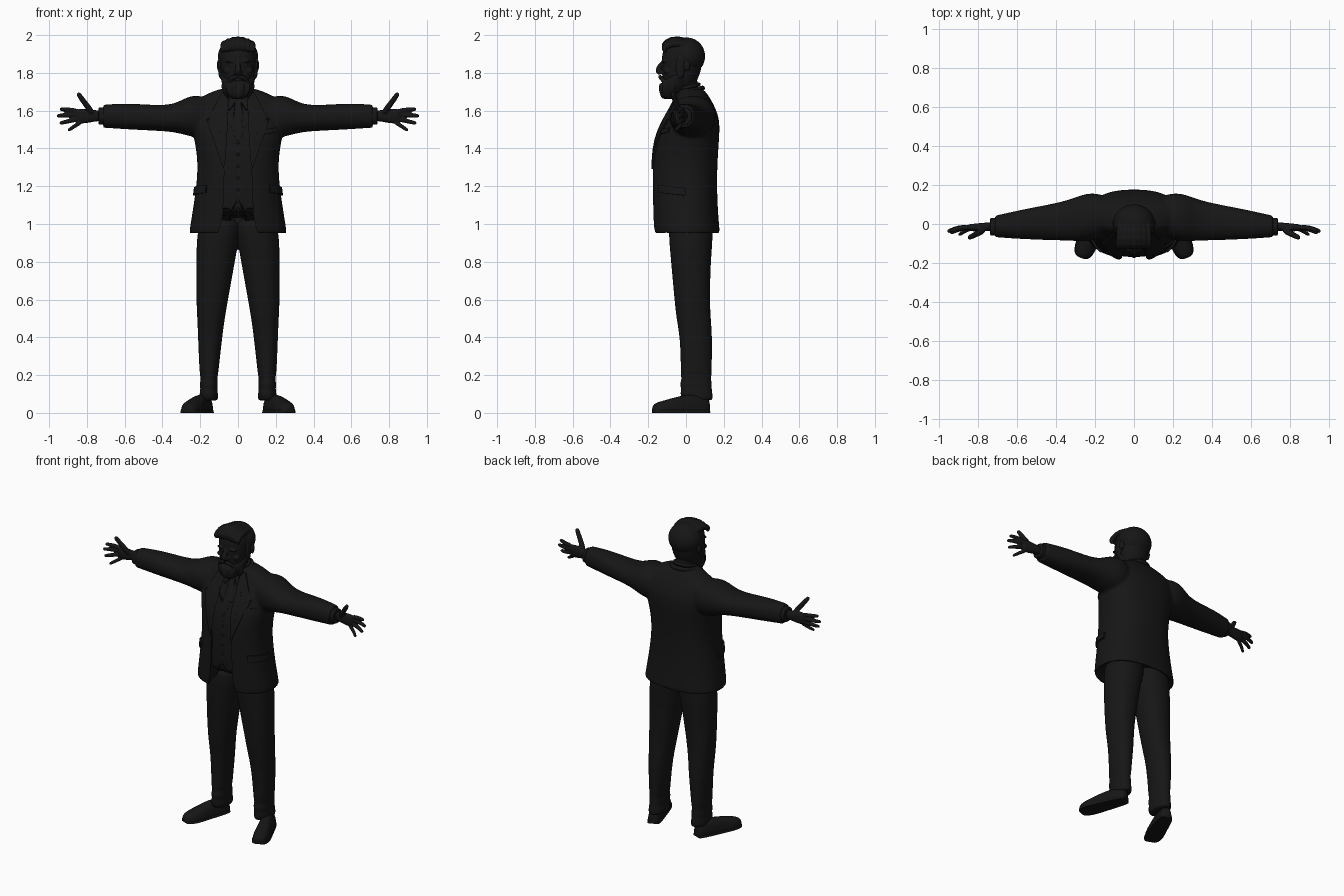
import bpy, bmesh, math
from mathutils import Vector, Matrix
from mathutils.bvhtree import BVHTree

if "Cube" in bpy.data.objects:
    bpy.data.objects.remove(bpy.data.objects["Cube"])

dark = bpy.data.materials.new("dark")
dark.diffuse_color = (0.008, 0.008, 0.008, 1)
dark.use_nodes = True
dark.node_tree.nodes["Principled BSDF"].inputs["Base Color"].default_value = dark.diffuse_color


def zring(z, x0, x1, y0, y1, e=2.4):
    return (Vector(((x0 + x1) / 2, (y0 + y1) / 2, z)), Vector(((x1 - x0) / 2, 0, 0)), Vector((0, (y1 - y0) / 2, 0)), e)


def xring(x, y0, y1, z0, z1, e=2.2):
    return (Vector((x, (y0 + y1) / 2, (z0 + z1) / 2)), Vector((0, (y1 - y0) / 2, 0)), Vector((0, 0, (z1 - z0) / 2)), e)


def loft(bm, rings, n=24, floor=None):
    rows = []
    for c, u, v, e in rings:
        row = []
        for i in range(n):
            a = 2 * math.pi * i / n
            k, s = math.cos(a), math.sin(a)
            p = c + u * math.copysign(abs(k) ** (2 / e), k) + v * math.copysign(abs(s) ** (2 / e), s)
            if floor is not None:
                p.z = max(p.z, floor)
            row.append(bm.verts.new(p))
        rows.append(row)
    for a, b in zip(rows, rows[1:]):
        for i in range(n):
            j = (i + 1) % n
            bm.faces.new((a[i], a[j], b[j], b[i]))
    bm.faces.new(rows[0][::-1])
    bm.faces.new(rows[-1])


def tube(bm, pts, radii, ref=(0, 1, 0), n=10):
    pts = [Vector(p) for p in pts]
    rings = []
    for i, p in enumerate(pts):
        t = (pts[min(i + 1, len(pts) - 1)] - pts[max(i - 1, 0)]).normalized()
        u = t.cross(Vector(ref)).normalized()
        rings.append((p, u * radii[i], t.cross(u) * radii[i], 2))
    loft(bm, rings, n)


def blob(bm, c, s):
    bmesh.ops.create_uvsphere(bm, u_segments=20, v_segments=12, radius=1,
                              matrix=Matrix.Translation(c) @ Matrix.Diagonal((*s, 1)))


def finish(name, bm, mirror=False, sub=1, voxel=0, smooth=3):
    bmesh.ops.recalc_face_normals(bm, faces=bm.faces)
    me = bpy.data.meshes.new(name)
    bm.to_mesh(me)
    bm.free()
    me.materials.append(dark)
    ob = bpy.data.objects.new(name, me)
    bpy.context.collection.objects.link(ob)
    if mirror:
        ob.modifiers.new("mirror", 'MIRROR').use_mirror_merge = False
    if sub:
        m = ob.modifiers.new("subdivide", 'SUBSURF')
        m.levels = m.render_levels = sub
    if voxel:
        m = ob.modifiers.new("remesh", 'REMESH')
        m.mode, m.voxel_size = 'VOXEL', voxel
        m = ob.modifiers.new("smooth", 'SMOOTH')
        m.factor, m.iterations = 0.5, smooth
    return ob


def surface(ob):
    bpy.context.view_layer.update()
    return BVHTree.FromObject(ob, bpy.context.evaluated_depsgraph_get())


def patch(name, outline, bvh, thick, lift=0.0, mirror=True, side=False):
    """Cloth panel laid on a surface, seen from the front (x, z) or the side (y, z)."""
    bm = bmesh.new()
    bm.faces.new([bm.verts.new((a, 0, b)) for a, b in outline])
    bmesh.ops.triangulate(bm, faces=bm.faces)
    bmesh.ops.subdivide_edges(bm, edges=bm.edges, cuts=7, use_grid_fill=True)
    for v in bm.verts:
        a, z = v.co.x, v.co.z
        o, d = (Vector((1, a, z)), Vector((-1, 0, 0))) if side else (Vector((a, -1, z)), Vector((0, 1, 0)))
        hit = bvh.ray_cast(o, d)[0]
        v.co = (hit if hit else Vector((a, -0.05, z))) - d * lift
    ob = finish(name, bm, mirror, 0)
    m = ob.modifiers.new("thickness", 'SOLIDIFY')
    m.thickness, m.offset = thick, 0
    return ob


# Jacket: torso and sleeves fused into one surface
torso = [(.94, .262, -.175, .182), (1.0, .252, -.178, .175), (1.1, .236, -.18, .168), (1.2, .222, -.182, .165),
         (1.3, .213, -.182, .166), (1.4, .222, -.176, .172), (1.48, .24, -.155, .178), (1.55, .248, -.12, .178),
         (1.6, .25, -.09, .162), (1.65, .235, -.06, .138), (1.69, .165, -.048, .112), (1.725, .075, -.04, .085)]
hem = [zring(1.0, -.22, .22, -.14, .14), zring(.955, -.24, .24, -.155, .16)]
bm = bmesh.new()
loft(bm, hem + [zring(z, -r, r, f, b) for z, r, f, b in torso], 32)
sleeve = [(.12, -.06, .15, 1.46, 1.67), (.22, -.088, .162, 1.455, 1.683), (.27, -.09, .15, 1.468, 1.675),
          (.34, -.086, .122, 1.488, 1.63), (.45, -.083, .098, 1.494, 1.63), (.58, -.078, .074, 1.5, 1.64),
          (.69, -.07, .048, 1.508, 1.634), (.712, -.068, .044, 1.508, 1.632), (.715, -.066, .042, 1.51, 1.63)]
for s in (1, -1):
    loft(bm, [xring(s * x, *r) for x, *r in sleeve])
jacket = finish("jacket", bm, voxel=.009, smooth=3)
cloth = surface(jacket)

# Front opening of the jacket
half = [(.045, 1.75), (.1, 1.56), (.1, 1.45), (.072, 1.28), (.08, 1.05), (.095, .98), (.13, .9)]
bm = bmesh.new()
f = bm.faces.new([bm.verts.new((x, -.4, z)) for x, z in half + [(-x, z) for x, z in half[::-1]]])
ext = bmesh.ops.extrude_face_region(bm, geom=[f])
bmesh.ops.translate(bm, vec=(0, .37, 0), verts=[g for g in ext["geom"] if isinstance(g, bmesh.types.BMVert)])
cutter = finish("opening_cutter", bm, sub=0)
cutter.hide_render = True
m = jacket.modifiers.new("opening", 'BOOLEAN')
m.operation, m.object, m.solver = 'DIFFERENCE', cutter, 'EXACT'

# Shirt body, with waistcoat panels laid over it
bm = bmesh.new()
loft(bm, [zring(max(z, 1.03), -r + .03, r - .03, f + .022, b - .04) for z, r, f, b in torso[1:-1]])
shirt = surface(finish("shirt", bm))
patch("waistcoat", [(-.002, 1.475), (.09, 1.57), (.12, 1.5), (.12, 1.02), (.045, 1.02), (0, 1.09)], shirt, .014, .004)
patch("tie", [(0, 1.66), (.016, 1.65), (.012, 1.62), (.026, 1.47), (0, 1.44), (-.026, 1.47), (-.012, 1.62),
              (-.016, 1.65)], shirt, .014, .004, mirror=False)
patch("shirt_collar", [(.005, 1.66), (.05, 1.69), (.07, 1.64), (.045, 1.60)], shirt, .012, .006)
bm = bmesh.new()
for i in range(6):
    z = 1.43 - i * .062
    blob(bm, shirt.ray_cast(Vector((0, -1, z)), Vector((0, 1, 0)))[0] + Vector((0, -.012, 0)), (.008, .005, .008))
finish("waistcoat_buttons", bm, sub=0)

# Lapels, pockets
patch("lapel", [(.05, 1.70), (.1, 1.56), (.1, 1.45), (.075, 1.29), (.12, 1.42), (.165, 1.55), (.125, 1.57),
                (.135, 1.60), (.085, 1.695)], cloth, .012, .004)
patch("pocket_flap", [(-.14, 1.205), (.0, 1.19), (.0, 1.15), (-.14, 1.165)], cloth, .014, .004, side=True)
patch("breast_pocket", [(.14, 1.5), (.2, 1.51), (.2, 1.485), (.14, 1.475)], cloth, .01, .003, mirror=False)

# Collar rolls round the neck
bm = bmesh.new()
for r, y0, z0, t in ((.078, .02, 1.705, .014), (.068, .01, 1.725, .01)):
    arc = [math.radians(-50 + 28 * i) for i in range(11)]
    tube(bm, [(r * math.cos(a), y0 + r * .9 * math.sin(a), z0 + .015 * math.sin(a)) for a in arc],
         [t] * 11, (0, 0, 1))
finish("collar", bm)

# Trousers: both legs fused at the seat
leg = [(1.05, -.02, .20, -.09, .14), (.95, -.012, .215, -.092, .142), (.89, .0, .22, -.088, .14),
       (.8, .016, .222, -.08, .132), (.6, .052, .222, -.062, .126), (.5, .07, .216, -.052, .132),
       (.4, .083, .212, -.032, .14), (.25, .1, .206, -.028, .137), (.2, .105, .202, -.03, .136),
       (.18, .112, .197, -.022, .133), (.15, .104, .204, -.036, .138), (.13, .112, .198, -.024, .136),
       (.1, .104, .205, -.034, .142), (.07, .106, .204, -.02, .142), (.065, .108, .2, -.015, .138)]
bm = bmesh.new()
loft(bm, [zring(*r, 2.2) for r in leg])
finish("trousers", bm, mirror=True, voxel=.008, smooth=2)

# Shoes, turned outward
heel, toe = Vector((.157, .122, 0)), Vector((.272, -.175, 0))
across = (toe - heel).normalized().cross(Vector((0, 0, 1)))
last = [(0, .022, .06), (.03, .037, .085), (.3, .044, .1), (.5, .047, .092), (.75, .054, .07), (.9, .047, .058),
        (.97, .034, .048), (1, .018, .035)]
for name, grow, top, low in (("shoe_upper", 0, 1, .012), ("shoe_sole", .004, 0, 0)):
    bm = bmesh.new()
    loft(bm, [(heel.lerp(toe, t), across * (w + grow), Vector((0, 0, h if top else .018)), 2.6 if top else 5)
              for t, w, h in last], floor=low)
    finish(name, bm, mirror=True)

# Shirt cuffs and hands
bm = bmesh.new()
loft(bm, [xring(x, -.06, .032, 1.525, 1.618) for x in (.68, .69, .735, .74)])
finish("shirt_cuff", bm, mirror=True)
bm = bmesh.new()
loft(bm, [xring(.70, -.035, .012, 1.545, 1.602), xring(.76, -.037, .008, 1.543, 1.602),
          xring(.80, -.04, .004, 1.532, 1.612), xring(.845, -.037, .0, 1.53, 1.612),
          xring(.86, -.03, -.006, 1.54, 1.602)], 16)
fingers = [((.84, -.018, 1.598), (.895, -.018, 1.605), (.945, -.036, 1.608), .0125),
           ((.845, -.016, 1.578), (.905, -.018, 1.576), (.96, -.04, 1.572), .013),
           ((.84, -.018, 1.556), (.895, -.024, 1.545), (.945, -.048, 1.533), .0125),
           ((.825, -.02, 1.542), (.865, -.032, 1.519), (.9, -.058, 1.494), .011),
           ((.765, -.028, 1.58), (.805, -.05, 1.632), (.85, -.072, 1.695), .016)]
for a, b, c, r in fingers:
    tube(bm, [a, b, Vector(b).lerp(Vector(c), .8), c], [r * 1.15, r, r * .9, r * .65])
finish("hands", bm, mirror=True, voxel=.0045, smooth=2)

# Head with nose, brows, ears and eyes
bm = bmesh.new()
skull = [(1.69, .04, -.09, 0), (1.74, .076, -.12, .05), (1.79, .089, -.127, .074), (1.84, .096, -.128, .086),
         (1.9, .097, -.13, .09), (1.95, .086, -.11, .07), (1.985, .05, -.07, .04)]
loft(bm, [zring(z, -r, r, f, b, 2.2) for z, r, f, b in skull])
loft(bm, [zring(1.6, -.062, .062, -.05, .075, 2), zring(1.68, -.06, .06, -.05, .07, 2), zring(1.8, -.06, .06, -.05, .066, 2)])
tube(bm, [(0, -.118, 1.865), (0, -.14, 1.835), (0, -.152, 1.81), (0, -.13, 1.792)], [.01, .014, .019, .014], (1, 0, 0))
for s in (1, -1):
    blob(bm, (s * .014, -.136, 1.803), (.011, .014, .01))
    blob(bm, (s * .102, .005, 1.84), (.01, .019, .032))
    blob(bm, (s * .04, -.118, 1.862), (.028, .014, .008))
    blob(bm, (s * .036, -.114, 1.84), (.014, .01, .008))
    blob(bm, (s * .055, -.1, 1.81), (.025, .02, .016))
finish("head", bm, voxel=.005, smooth=2)

# Hair swept back, sideburns, beard and moustache
bm = bmesh.new()
blob(bm, (0, .005, 1.888), (.109, .099, .1))
for i in range(7):
    x = (i - 3) * .024
    d = 4.2 * x * x
    tube(bm, [(x * 1.1, -.105, 1.905), (x * 1.1, -.128, 1.948 - d), (x, -.08, 1.98 - d), (x, 0, 1.975 - d),
              (x * .9, .065, 1.945 - d)], [.01, .018, .021, .018, .006], (1, 0, 0))
beard = [(1.66, .03, -.12, -.06), (1.672, .048, -.135, -.04), (1.70, .068, -.142, 0), (1.735, .084, -.136, .02),
         (1.765, .091, -.118, .02), (1.79, .094, -.09, .02), (1.8, .085, -.07, .01)]
loft(bm, [zring(z, -r, r, f, b, 2.2) for z, r, f, b in beard])
for s in (1, -1):
    blob(bm, (s * .095, -.03, 1.83), (.011, .026, .06))
    tube(bm, [(0, -.14, 1.782), (s * .025, -.136, 1.778), (s * .05, -.12, 1.76), (s * .06, -.108, 1.735)],
         [.01, .013, .012, .007], (0, 1, 0))
    for x, y in ((.02, -.13), (.05, -.115), (.072, -.07)):
        tube(bm, [(s * x * 1.1, y, 1.75), (s * x * 1.05, y - .004, 1.71), (s * x * .75, y + .004, 1.668)],
             [.012, .014, .006], (1, 0, 0))
finish("hair_and_beard", bm, voxel=.005, smooth=2)

# Bake modifiers, drop the cutter and shade smooth with sharp edges kept
bpy.ops.object.select_all(action='SELECT')
bpy.context.view_layer.objects.active = jacket
bpy.ops.object.convert(target='MESH')
bpy.data.objects.remove(cutter)
bpy.ops.object.shade_smooth_by_angle(angle=math.radians(40))
